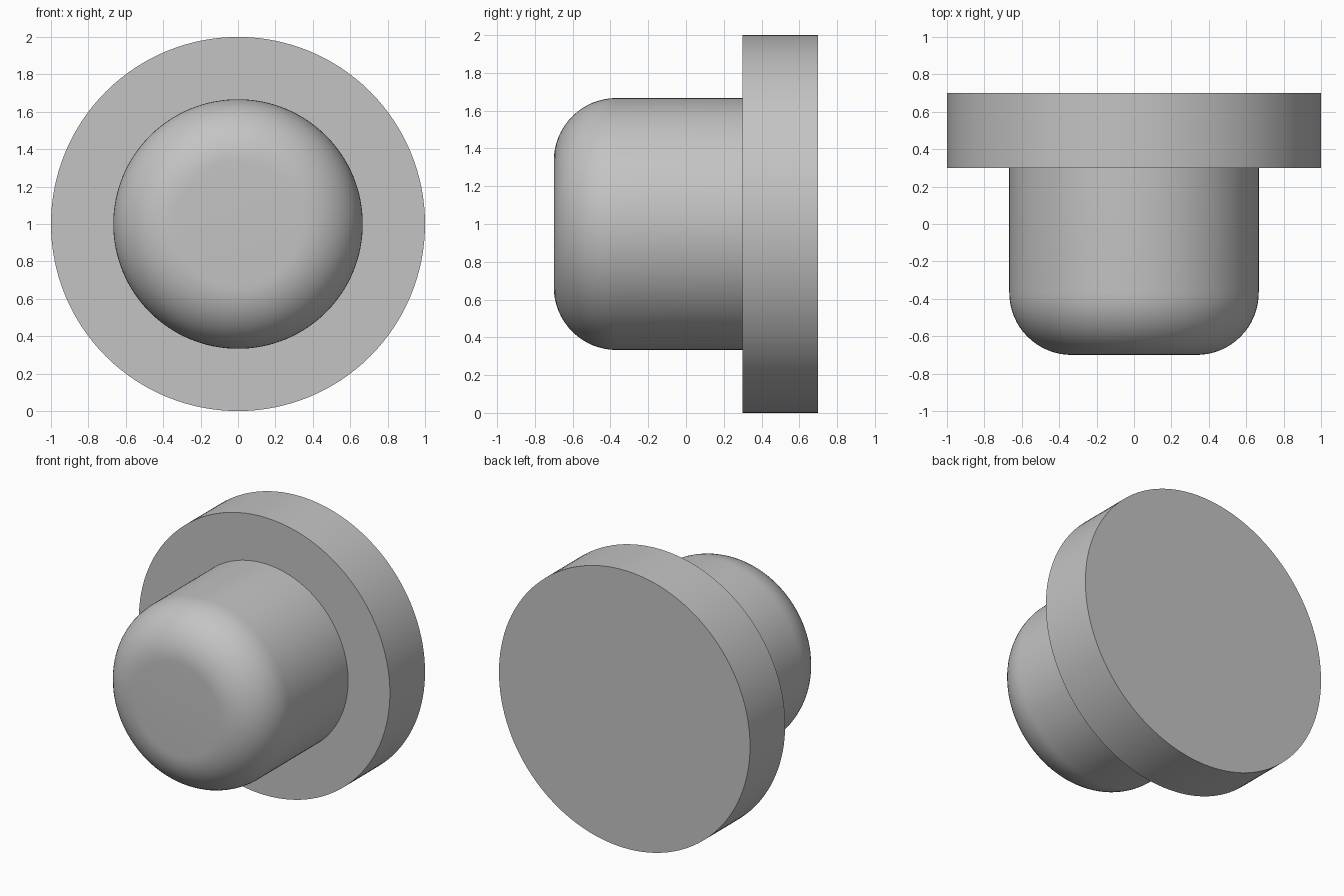
import bpy, bmesh
from math import pi, sin, cos, radians
from mathutils import Vector

cube = bpy.data.objects.get("Cube")
if cube:
    bpy.data.objects.remove(cube, do_unlink=True)

SEGMENTS = 128
PLUG_R, FLANGE_R, FILLET = 0.667, 1.0, 0.333
FRONT, STEP, BACK = -0.7, 0.3, 0.7

grey = bpy.data.materials.new("plain grey")
grey.use_nodes = True
colour = (0.55, 0.55, 0.55, 1)
grey.diffuse_color = colour
grey.node_tree.nodes["Principled BSDF"].inputs["Base Color"].default_value = colour

# Half profile (radius, y): rounded nose, straight shank, flange
profile = [(0, FRONT)]
for i in range(17):
    a = pi / 2 * i / 16
    profile.append((PLUG_R - FILLET + FILLET * sin(a), FRONT + FILLET * (1 - cos(a))))
profile += [(PLUG_R, STEP), (FLANGE_R, STEP), (FLANGE_R, BACK), (0, BACK)]

# Turn the profile around the front-to-back axis
bm = bmesh.new()
verts = [bm.verts.new((r, y, 1)) for r, y in profile]
edges = [bm.edges.new(pair) for pair in zip(verts, verts[1:])]
bmesh.ops.spin(bm, geom=verts + edges, cent=Vector((0, 0, 1)), axis=Vector((0, 1, 0)),
               angle=2 * pi, steps=SEGMENTS, use_duplicate=False)
bmesh.ops.remove_doubles(bm, verts=bm.verts, dist=0.0005)
bmesh.ops.recalc_face_normals(bm, faces=bm.faces)
mesh = bpy.data.meshes.new("flanged_plug")
bm.to_mesh(mesh)
bm.free()
mesh.materials.append(grey)

plug = bpy.data.objects.new("flanged_plug", mesh)
bpy.context.collection.objects.link(plug)
bpy.ops.object.select_all(action="DESELECT")
plug.select_set(True)
bpy.context.view_layer.objects.active = plug
bpy.ops.object.shade_smooth_by_angle(angle=radians(30))
